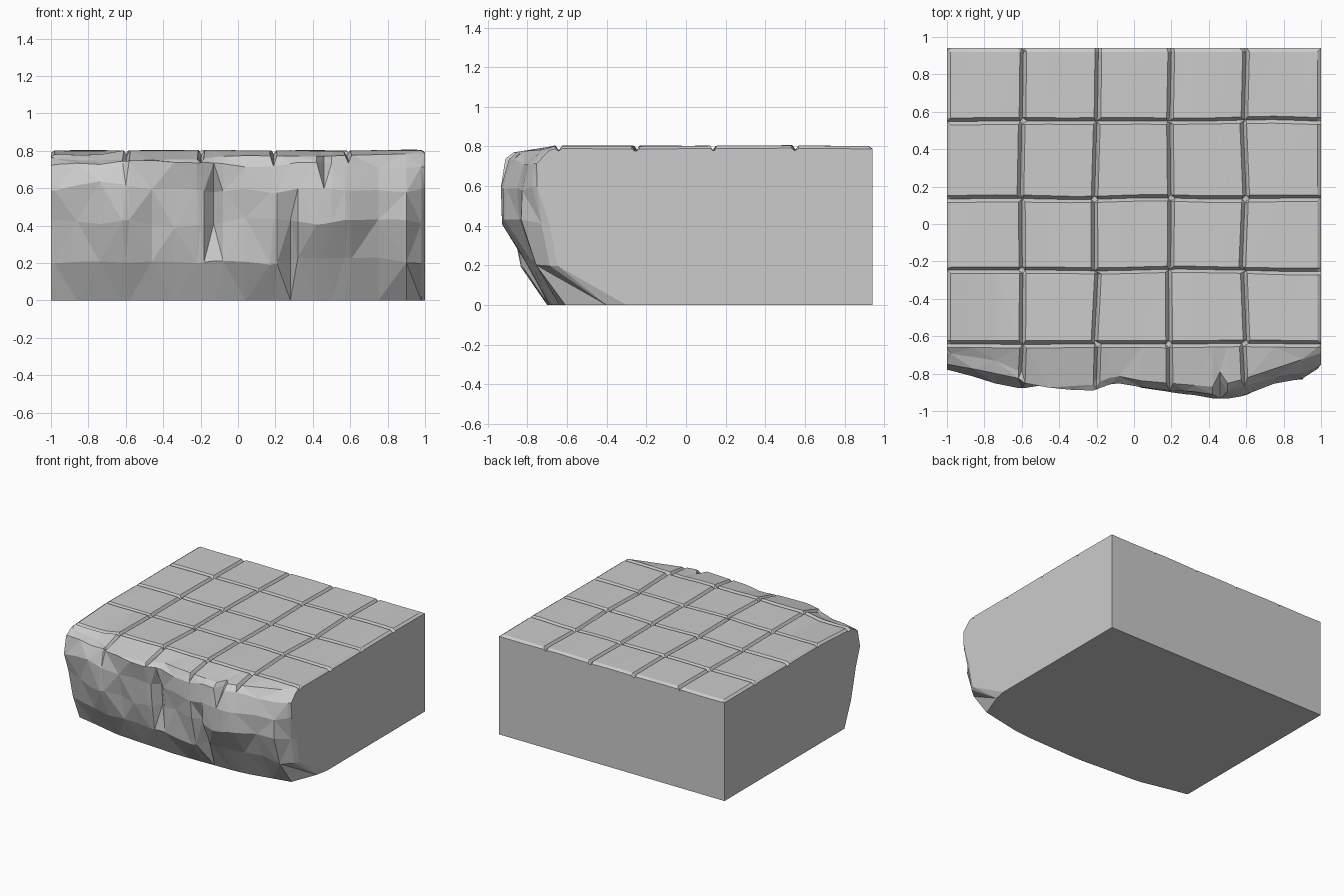
import bpy, bmesh, random
from mathutils import Vector, noise

if "Cube" in bpy.data.objects:
    bpy.data.objects.remove(bpy.data.objects["Cube"])

random.seed(4)

# Cliff profile keys: x, then y at heights 0, .22, .42, .60, .72, then lip y and lip z
KEYS = [
    (-1.00, -.58, -.66, -.72, -.79, -.76, -.69, .760),
    (-0.80, -.62, -.74, -.82, -.83, -.79, -.72, .745),
    (-0.64, -.66, -.80, -.87, -.87, -.82, -.75, .750),
    (-0.56, -.67, -.80, -.84, -.87, -.89, -.88, .750),
    (-0.22, -.69, -.80, -.84, -.86, -.87, -.86, .755),
    (-0.10, -.70, -.81, -.82, -.83, -.83, -.81, .770),
    (0.05, -.70, -.82, -.87, -.88, -.87, -.84, .775),
    (0.42, -.69, -.82, -.92, -.935, -.93, -.87, .770),
    (0.55, -.68, -.80, -.92, -.925, -.89, -.84, .775),
    (0.94, -.60, -.74, -.82, -.81, -.77, -.71, .785),
    (1.00, -.30, -.62, -.70, -.75, -.74, -.69, .780),
]
ROW_Z = (0, .22, .42, .60, .72)
GROOVE_X = (-.6, -.2, .19, .59)
GROOVE_Y = (.55, .135, -.25, -.64)
W = .018


def profile(x):
    for a, b in zip(KEYS, KEYS[1:]):
        if x <= b[0]:
            t = (x - a[0]) / (b[0] - a[0])
            return [p + (q - p) * t for p, q in zip(a, b)][1:]
    return KEYS[-1][1:]


def lines(grooves, mids):
    """Grid lines as (position, kind): 0 tile, 1 groove bottom."""
    out = [(m, 0) for m in mids]
    for g in grooves:
        out += [(g - W, 0), (g, 1), (g + W, 0)]
    return sorted(out)


cols = lines(GROOVE_X, (-1, -.98, -.86, -.74, -.46, -.34, -.13, -.08, .04,
                        .28, .32, .42, .46, .50, .75, .9, .98, 1))
rows = lines(GROOVE_Y, (.94, .92))[::-1]
shift = {(g, k): random.uniform(-.01, .01) for g in range(len(cols)) for k in range(len(rows))}
wob = {g: [random.uniform(-.012, .012) for _ in GROOVE_X] for g in range(len(rows))}

# Vertical cracks in the cliff: x of column, cliff rows affected, depth
CRACKS = [(-.13, (2, 3), .05), (.28, (1, 2), .05), (.46, (4, 5), .07),
          (-.46, (2,), .04), (.75, (2,), .03)]

bm = bmesh.new()
rings = []
for x, gx in cols:
    end = abs(x) == 1
    ring = [bm.verts.new((x, .94, 0))]
    # Tiled top
    for k, (y, gy) in enumerate(rows):
        dx = 0
        if abs(x) < .95:
            gi = min(range(4), key=lambda i: abs(GROOVE_X[i] - x))
            if abs(GROOVE_X[gi] - x) < .03:
                dx = wob[k][gi]
        dy = .012 * noise.noise(Vector((x * 2, y * 5, 3))) if y < .9 else 0
        z = .802 + .007 * noise.noise(Vector((x * 3, y * 3, 8)))
        if gx or gy:
            z -= .026
        elif end or k == 0:
            z -= .014
        if y < -.6 and x < -.7:
            z -= .02
        ring.append(bm.verts.new((x + dx, y + dy, z)))
    # Rough front, from the lip down to the ground
    p = profile(x)
    lip = p[5] + (.03 if gx else 0)
    front = [(lip, p[6] - (.025 if gx else 0), 5)]
    front += [(p[i], ROW_Z[i], i) for i in (4, 3, 2, 1, 0)]
    for y, z, i in front:
        v = Vector((x, y, z))
        if 0 < i < 5:
            n = noise.noise_vector(Vector((x * 4.5, z * 7, 1.7)))
            v.y = max(-.94, y + n.y * .035)
            v.z += n.z * .05
        for cx, rr, depth in CRACKS:
            if abs(cx - x) < .005 and i in rr:
                v.y += depth
        ring.append(bm.verts.new(v))
    rings.append(ring)

# Skin the strips, triangulating the rock for a chipped look
n = len(rings[0])
for c, (a, b) in enumerate(zip(rings, rings[1:])):
    for i in range(n):
        j = (i + 1) % n
        q = (a[i], a[j], b[j], b[i])
        if 0 < i < n - 1:
            s = (c + i) % 2
            bm.faces.new((q[s], q[s + 1], q[s + 2]))
            bm.faces.new((q[s], q[s + 2], q[(s + 3) % 4]))
        else:
            bm.faces.new(q)
bm.faces.new(rings[0])
bm.faces.new(rings[-1][::-1])
bmesh.ops.recalc_face_normals(bm, faces=bm.faces)

mesh = bpy.data.meshes.new("tiled_cliff_block")
bm.to_mesh(mesh)
bm.free()
bpy.context.collection.objects.link(bpy.data.objects.new("tiled_cliff_block", mesh))
